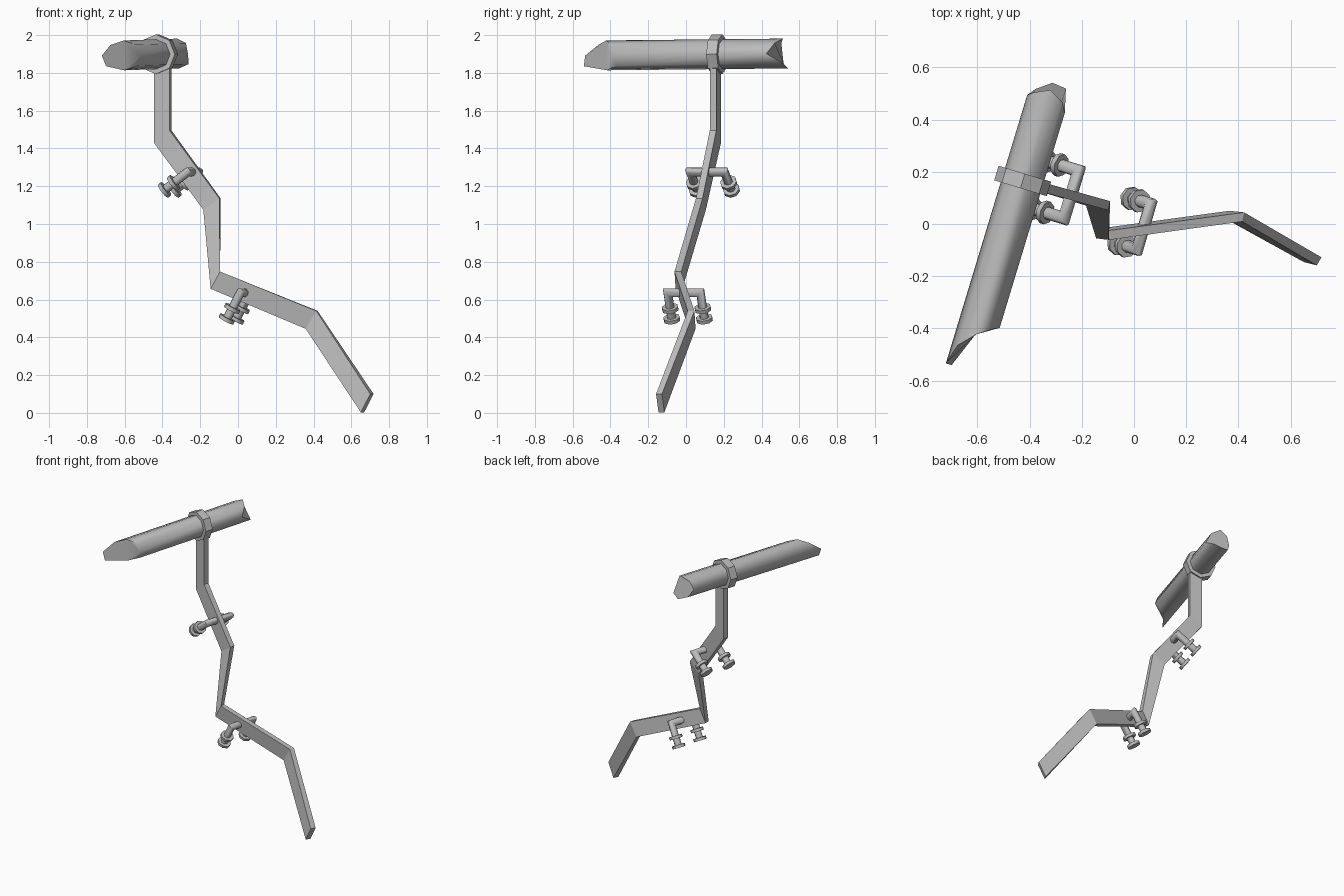
import bpy, math
from mathutils import Vector as V

if "Cube" in bpy.data.objects:
    bpy.data.objects.remove(bpy.data.objects["Cube"])

grey = bpy.data.materials.new("grey metal")
grey.diffuse_color = (0.5, 0.5, 0.5, 1)
grey.use_nodes = True
grey.node_tree.nodes["Principled BSDF"].inputs["Base Color"].default_value = grey.diffuse_color


def loft(name, rings, smooth=False):
    """Skin a list of equal-length vertex rings and cap both ends."""
    n = len(rings[0])
    verts = [p for ring in rings for p in ring]
    faces = [(i * n + k, i * n + (k + 1) % n, (i + 1) * n + (k + 1) % n, (i + 1) * n + k)
             for i in range(len(rings) - 1) for k in range(n)]
    faces += [tuple(range(n))[::-1], tuple(range(len(verts) - n, len(verts)))]
    me = bpy.data.meshes.new(name)
    me.from_pydata(verts, [], faces)
    me.materials.append(grey)
    ob = bpy.data.objects.new(name, me)
    bpy.context.collection.objects.link(ob)
    bpy.context.view_layer.objects.active = ob
    ob.select_set(True)
    bpy.ops.object.mode_set(mode='EDIT')
    bpy.ops.mesh.select_all(action='SELECT')
    bpy.ops.mesh.normals_make_consistent(inside=False)
    bpy.ops.object.mode_set(mode='OBJECT')
    if smooth:
        bpy.ops.object.shade_smooth_by_angle(angle=math.radians(50))
    ob.select_set(False)
    return ob


def circle(c, e1, e2, r, n=8):
    return [c + r * (math.cos(2 * math.pi * k / n) * e1 + math.sin(2 * math.pi * k / n) * e2)
            for k in range(n)]


# Frame of the tilted top tube: along, across, up
along, across, up = V((0.29, 0.957, 0)), V((0.957, -0.29, 0)), V((0, 0, 1))


def axis(t):
    return across * -0.456 + along * t + up * (1.897 + 0.01 * (t + 0.15))


# Top tube: octagonal, with jagged broken ends (one offset per corner)
front = [-0.53, -0.54, -0.58, -0.64, -0.72, -0.72, -0.575, -0.51]
back = [0.33, 0.369, 0.398, 0.372, 0.354, 0.385, 0.427, 0.421]
rings = [[circle(axis(t), across, up, 0.079)[k] for k, t in enumerate(ends)]
         for ends in (front, back)]
loft("top_tube", rings, True)

# Clamp ring holding the tube on the pole
loft("clamp_ring", [circle(axis(t), across, up, 0.105) for t in (0.005, 0.063)])

# Zigzag flat pole: left corner, right corner, thickness direction at each bend
bends = [((-0.44, 0.168, 1.83), (-0.357, 0.143, 1.83), (0.29, 0.957, 0)),
         ((-0.44, 0.168, 1.43), (-0.357, 0.143, 1.495), (0.29, 0.957, 0)),
         ((-0.18, 0.088, 1.076), (-0.095, 0.07, 1.135), (0.2, 0.97, 0)),
         ((-0.145, -0.037, 0.657), (-0.095, -0.043, 0.748), (0, 1, 0)),
         ((0.362, 0.033, 0.445), (0.418, 0.027, 0.54), (0.2, 0.98, 0)),
         ((0.659, -0.13, 0.003), (0.709, -0.143, 0.10), (0.5, 0.86, 0))]
rings = []
for a, b, n in bends:
    a, b, n = V(a), V(b), V(n) * 0.018
    rings.append([a - n, b - n, b + n, a + n])
loft("zigzag_pole", rings)


# U-shaped step brackets with a flanged spool on each arm
def bracket(name, mid, cross, arm, half):
    mid, c, a = V(mid), V(cross).normalized(), V(arm).normalized()
    a = (a - c * a.dot(c)).normalized()
    e = c.cross(a)
    lo, hi, r, reach = mid - c * half, mid + c * half, 0.024, 0.16
    path = [(lo + a * reach, -c), (lo, -c - a), (hi, c - a), (hi + a * reach, c)]
    loft(name + "_pipe", [circle(p, e, m, r) for p, m in path], True)
    for side, p in (("near", lo), ("far", hi)):
        for i, s in enumerate((0.085, 0.148)):
            loft(f"{name}_{side}_flange_{i + 1}",
                 [circle(p + a * (s + d), e, c, 0.045) for d in (0, 0.02)], True)


bracket("upper_step", (-0.24, 0.113, 1.275), (0.29, 0.957, 0), (-0.77, 0.23, -0.60), 0.095)
bracket("lower_step", (0.038, -0.01, 0.636), (0.28, 0.96, 0), (-0.46, 0.13, -0.88), 0.09)
